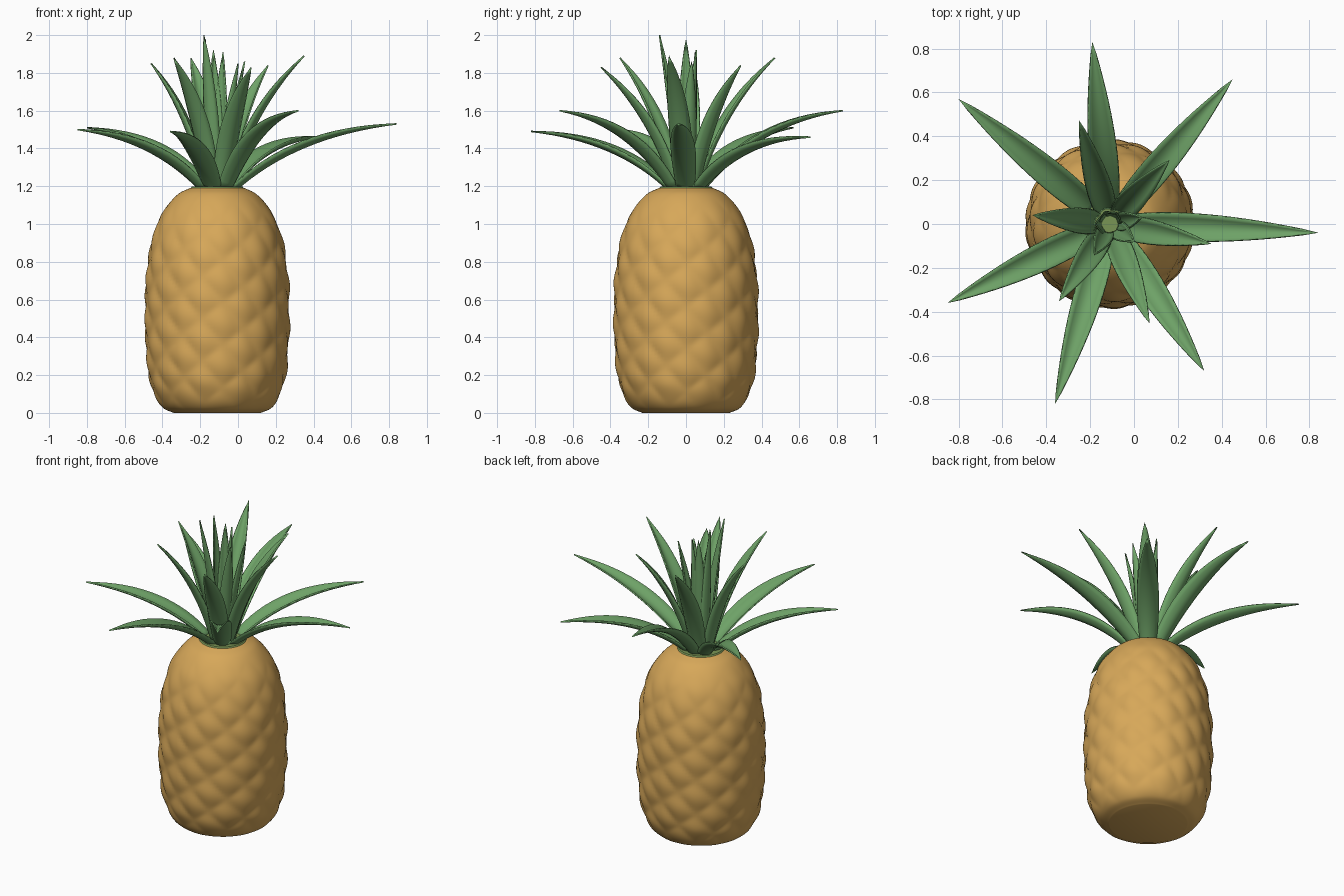
import bpy, bmesh, math
from mathutils import Vector

if "Cube" in bpy.data.objects:
    bpy.data.objects.remove(bpy.data.objects["Cube"])

CX = -0.11  # fruit axis


def material(name, rgb):
    m = bpy.data.materials.new(name)
    m.diffuse_color = (*rgb, 1)
    m.use_nodes = True
    m.node_tree.nodes["Principled BSDF"].inputs["Base Color"].default_value = m.diffuse_color
    return m


SKIN = material("golden skin", (0.68, 0.39, 0.10))
LEAF = material("leaf green", (0.155, 0.36, 0.135))
COLLAR = material("collar green", (0.19, 0.30, 0.09))


def finish(name, bm, mat, angle=60):
    bmesh.ops.recalc_face_normals(bm, faces=bm.faces)
    me = bpy.data.meshes.new(name)
    bm.to_mesh(me)
    bm.free()
    ob = bpy.data.objects.new(name, me)
    bpy.context.collection.objects.link(ob)
    me.materials.append(mat)
    bpy.ops.object.select_all(action='DESELECT')
    ob.select_set(True)
    bpy.context.view_layer.objects.active = ob
    bpy.ops.object.shade_smooth_by_angle(angle=math.radians(angle))
    return ob


# Fruit: smooth barrel profile with spiralling lattice of shallow bumps
profile = [(0.23, 0.0), (0.285, 0.025), (0.325, 0.08), (0.355, 0.17), (0.373, 0.3),
           (0.38, 0.45), (0.38, 0.6), (0.372, 0.75), (0.348, 0.9), (0.31, 1.02),
           (0.262, 1.1), (0.205, 1.16), (0.145, 1.19)]


def catmull(pts, steps):
    p = [Vector(q) for q in pts]
    p = [2 * p[0] - p[1]] + p + [2 * p[-1] - p[-2]]
    out = []
    for i in range(1, len(p) - 2):
        a, b, c, d = p[i - 1:i + 3]
        for k in range(steps):
            t = k / steps
            out.append(0.5 * (2 * b + (c - a) * t + (2 * a - 5 * b + 4 * c - d) * t * t
                              + (3 * b - a - 3 * c + d) * t ** 3))
    return out + [p[-2]]


bm = bmesh.new()
N = 144
rings = []
for r, z in catmull(profile, 8):
    fade = max(0, min(1, z / 0.15, (1.15 - z) / 0.3))
    ring = []
    for i in range(N):
        a = 2 * math.pi * i / N
        bump = abs(math.cos(4 * a - 14 * z) * math.cos(6.5 * a + 14 * z)) - 0.4
        rr = r + 0.013 * bump * fade
        ring.append(bm.verts.new((CX + rr * math.cos(a), rr * math.sin(a), z)))
    rings.append(ring)
for lo, hi in zip(rings, rings[1:]):
    for i in range(N):
        j = (i + 1) % N
        bm.faces.new((lo[i], lo[j], hi[j], hi[i]))
bm.faces.new(rings[0])
bm.faces.new(rings[-1])
finish("fruit_body", bm, SKIN)

# Collar: low green disc under the crown
bm = bmesh.new()
bmesh.ops.create_cone(bm, cap_ends=True, segments=48, radius1=0.155, radius2=0.135, depth=0.025)
bmesh.ops.translate(bm, verts=bm.verts, vec=(CX, 0, 1.185))
finish("crown_collar", bm, COLLAR, 30)


# Leaf: cupped tapering blade along a quadratic curve from the crown to its tip
def leaf(name, tip, base_r, width, bend_r, bend_z, min_rise=0):
    root = Vector((CX, 0, 1.18))
    tip = Vector(tip)
    out = Vector((tip.x - CX, tip.y, 0))
    reach, rise = out.length, tip.z - root.z
    out.normalize()
    side = Vector((-out.y, out.x, 0))
    p0 = root + out * base_r
    p1 = root + out * (base_r + bend_r * (reach - base_r))
    p1.z += max(bend_z * rise, min_rise)
    bm = bmesh.new()
    rows = []
    L, A = 16, 6
    for k in range(L):
        t = k / L
        c = p0 * (1 - t) ** 2 + p1 * 2 * t * (1 - t) + tip * t * t
        tan = ((p1 - p0) * (1 - t) + (tip - p1) * t).normalized()
        up = tan.cross(side).normalized()
        w = width / 2 * (1 - t) * (0.6 + 2 * t)
        rows.append([bm.verts.new(c + side * w * s + up * w * 0.55 * (s * s - 0.4))
                     for s in [2 * i / A - 1 for i in range(A + 1)]])
    for lo, hi in zip(rows, rows[1:]):
        for i in range(A):
            bm.faces.new((lo[i], lo[i + 1], hi[i + 1], hi[i]))
    end = bm.verts.new(tip)
    for i in range(A):
        bm.faces.new((rows[-1][i], rows[-1][i + 1], end))
    ob = finish(name, bm, LEAF)
    sol = ob.modifiers.new("thickness", 'SOLIDIFY')
    sol.thickness = 0.008
    sol.offset = 0


# Outer, spreading leaves
outer = [(-0.19, 0.83, 1.60), (0.45, 0.66, 1.46), (0.84, -0.04, 1.53), (0.32, -0.67, 1.60),
         (-0.36, -0.82, 1.49), (-0.85, -0.36, 1.50), (-0.80, 0.57, 1.51)]
for i, tip in enumerate(outer):
    leaf(f"outer_leaf_{i}", tip, 0.085, 0.15, 0.37, 0.87, 0.28)

# Middle, rising leaves
middle = [(-0.25, 0.47, 1.88), (0.16, 0.29, 1.84), (0.35, -0.09, 1.89),
          (0.07, -0.45, 1.83), (-0.34, -0.35, 1.88), (-0.46, 0.04, 1.85)]
for i, tip in enumerate(middle):
    leaf(f"middle_leaf_{i}", tip, 0.06, 0.135, 0.28, 0.6)

# Inner, upright leaves
inner = [(-0.18, -0.14, 2.0), (-0.175, 0.0, 1.98), (-0.13, 0.055, 1.92),
         (-0.08, 0.05, 1.91), (0.0, -0.08, 1.85), (0.035, 0.03, 1.86)]
for i, tip in enumerate(inner):
    leaf(f"inner_leaf_{i}", tip, 0.035, 0.1, 0.35, 0.5)
